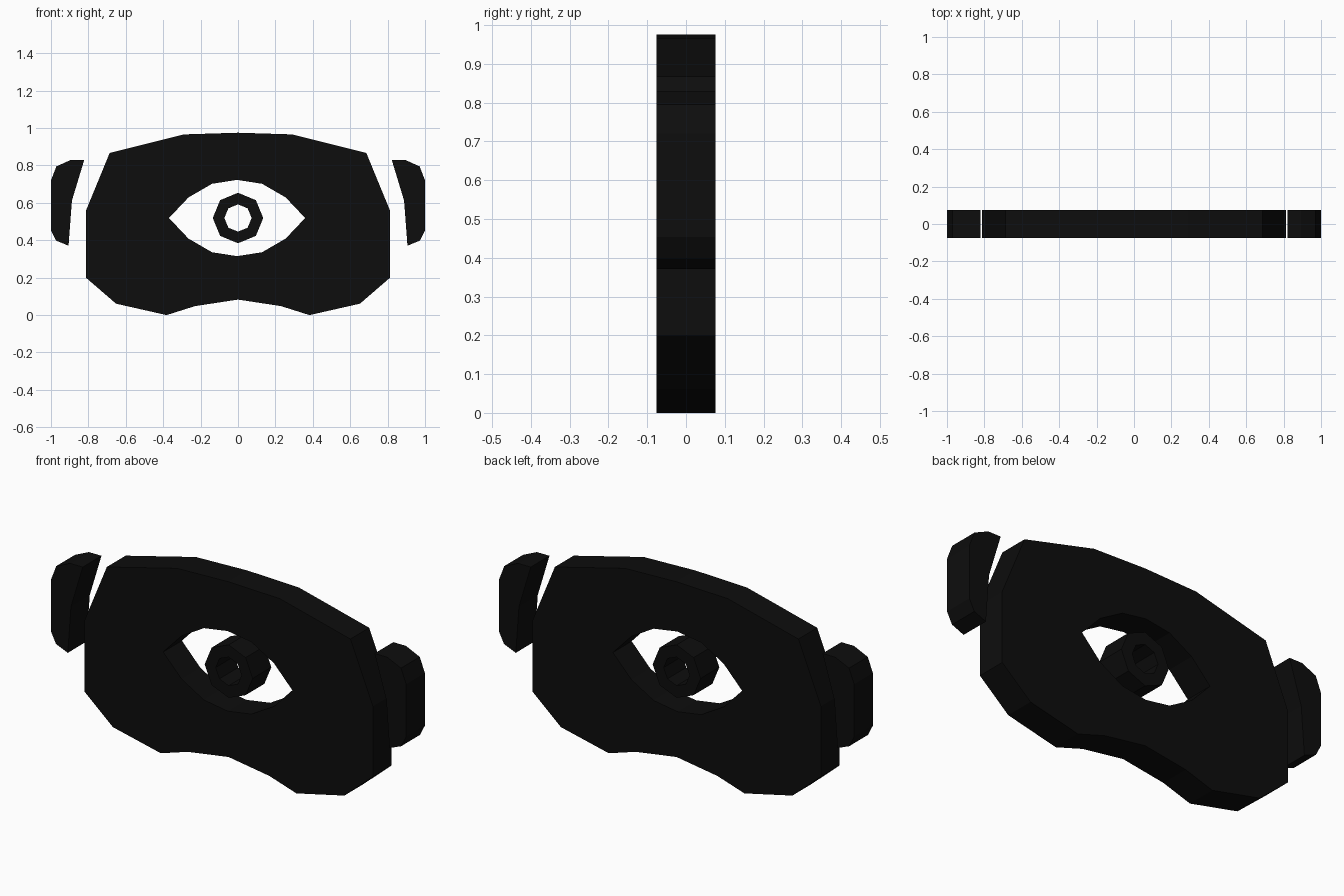
import bpy, bmesh, math
from mathutils import Matrix

cube = bpy.data.objects.get("Cube")
if cube:
    bpy.data.objects.remove(cube, do_unlink=True)

DEPTH = 0.151
EYE_Z = 0.519

black = bpy.data.materials.new("matte_black")
black.use_nodes = True
black.diffuse_color = (0.004, 0.004, 0.004, 1)
black.node_tree.nodes["Principled BSDF"].inputs["Base Color"].default_value = black.diffuse_color


def mirrored(half):
    """Close a right-hand half profile whose ends lie on x = 0."""
    return half + [(-x, z) for x, z in reversed(half[1:-1])]


def octagon(radius):
    return [(radius * math.sin(i * math.pi / 4), EYE_Z + radius * math.cos(i * math.pi / 4))
            for i in range(8)]


def plate(name, loops):
    """Extrude flat outlines (later loops are holes) into an upright slab."""
    curve = bpy.data.curves.new(name + "_profile", "CURVE")
    curve.dimensions = "2D"
    curve.fill_mode = "BOTH"
    curve.extrude = DEPTH / 2
    for loop in loops:
        spline = curve.splines.new("POLY")
        spline.points.add(len(loop) - 1)
        for point, (x, z) in zip(spline.points, loop):
            point.co = (x, z, 0, 1)
        spline.use_cyclic_u = True
        spline.use_smooth = False
    helper = bpy.data.objects.new(name + "_profile", curve)
    mesh = bpy.data.meshes.new_from_object(helper)
    bpy.data.objects.remove(helper)
    bpy.data.curves.remove(curve)

    # Stand the slab up, weld the caps to the walls and keep faces flat
    bm = bmesh.new()
    bm.from_mesh(mesh)
    bm.transform(Matrix.Rotation(math.pi / 2, 4, "X"))
    bmesh.ops.remove_doubles(bm, verts=bm.verts, dist=0.0005)
    bmesh.ops.recalc_face_normals(bm, faces=bm.faces)
    for face in bm.faces:
        face.smooth = False
        face.material_index = 0
    bm.to_mesh(mesh)
    bm.free()
    mesh.materials.clear()
    mesh.materials.append(black)
    obj = bpy.data.objects.new(name, mesh)
    bpy.context.collection.objects.link(obj)
    return obj


# Mask body with an almond-shaped opening
body = mirrored([(0, 0.975), (0.29, 0.966), (0.686, 0.867), (0.813, 0.558), (0.813, 0.2),
                 (0.652, 0.061), (0.382, 0), (0.23, 0.048), (0, 0.083)])
upper = [(0, 0.204), (0.134, 0.183), (0.26, 0.11), (0.364, 0)]
almond = mirrored([(x, EYE_Z + h) for x, h in upper]
                  + [(x, EYE_Z - h) for x, h in reversed(upper[:-1])])
almond = [(x - 0.005, z) for x, z in almond]
plate("mask_body", [body, almond])

# Iris ring floating in the opening
plate("iris_ring", [octagon(0.135), octagon(0.073)])

# Side pieces
ear = [(0.822, 0.83), (0.893, 0.83), (0.971, 0.795), (1, 0.72), (1, 0.453),
       (0.972, 0.398), (0.906, 0.371), (0.888, 0.612)]
for name, side in (("left_side_piece", 1), ("right_side_piece", -1)):
    plate(name, [[(side * x, z) for x, z in ear]])
